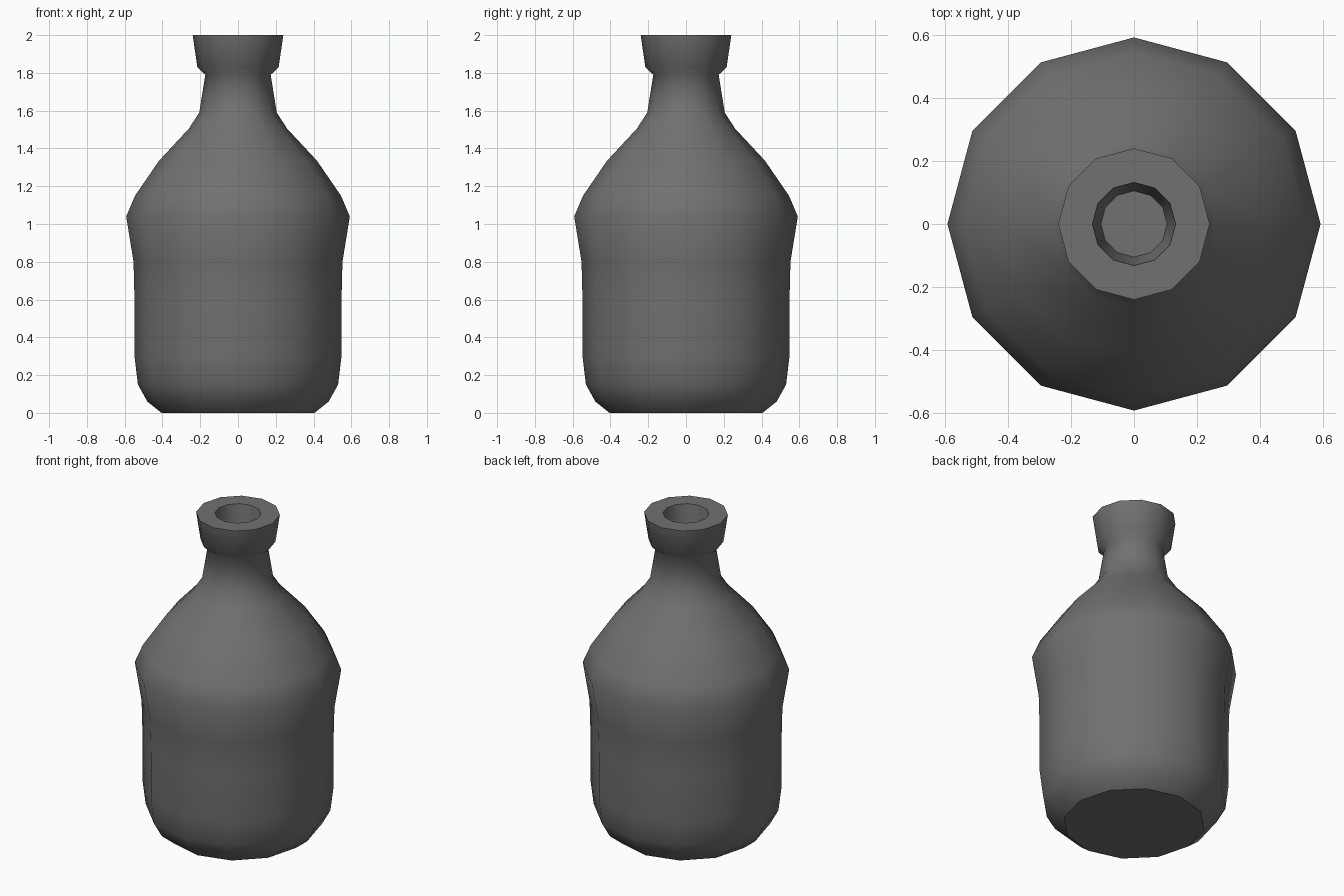
import bpy
import bmesh
from math import cos, sin, tau

cube = bpy.data.objects.get("Cube")
if cube:
    bpy.data.objects.remove(cube)

SIDES = 12

# One grey material
grey = bpy.data.materials.new("dark_grey")
grey.use_nodes = True
colour = (0.165, 0.165, 0.165, 1)
grey.diffuse_color = colour
grey.node_tree.nodes["Principled BSDF"].inputs["Base Color"].default_value = colour

# Outline as (radius, height): base, body, shoulder, neck, collar, then the mouth
profile = [
    (0.405, 0), (0.48, 0.06), (0.53, 0.15), (0.548, 0.3), (0.548, 0.6),
    (0.553, 0.8), (0.592, 1.04), (0.545, 1.15), (0.418, 1.335), (0.26, 1.505),
    (0.205, 1.59), (0.173, 1.79), (0.215, 1.83), (0.24, 2.0),
    (0.132, 2.0), (0.105, 1.8),
]

bm = bmesh.new()
rings = [[bm.verts.new((r * cos(tau * i / SIDES), r * sin(tau * i / SIDES), z))
          for i in range(SIDES)] for r, z in profile]

# Walls between neighbouring rings
for low, high in zip(rings, rings[1:]):
    for i in range(SIDES):
        j = (i + 1) % SIDES
        bm.faces.new((low[i], low[j], high[j], high[i])).smooth = True

# Flat base and floor of the mouth
bm.faces.new(rings[0][::-1])
bm.faces.new(rings[-1])

# Crisp edges around every level face: base, rim and mouth floor
bm.normal_update()
for face in bm.faces:
    if abs(face.normal.z) > 0.99:
        face.smooth = False
        for edge in face.edges:
            edge.smooth = abs(edge.other_vert(edge.verts[0]).co.xy.length
                              - edge.verts[0].co.xy.length) > 0.01

mesh = bpy.data.meshes.new("bottle")
bm.to_mesh(mesh)
bm.free()
mesh.materials.append(grey)
bottle = bpy.data.objects.new("bottle", mesh)
bpy.context.collection.objects.link(bottle)
